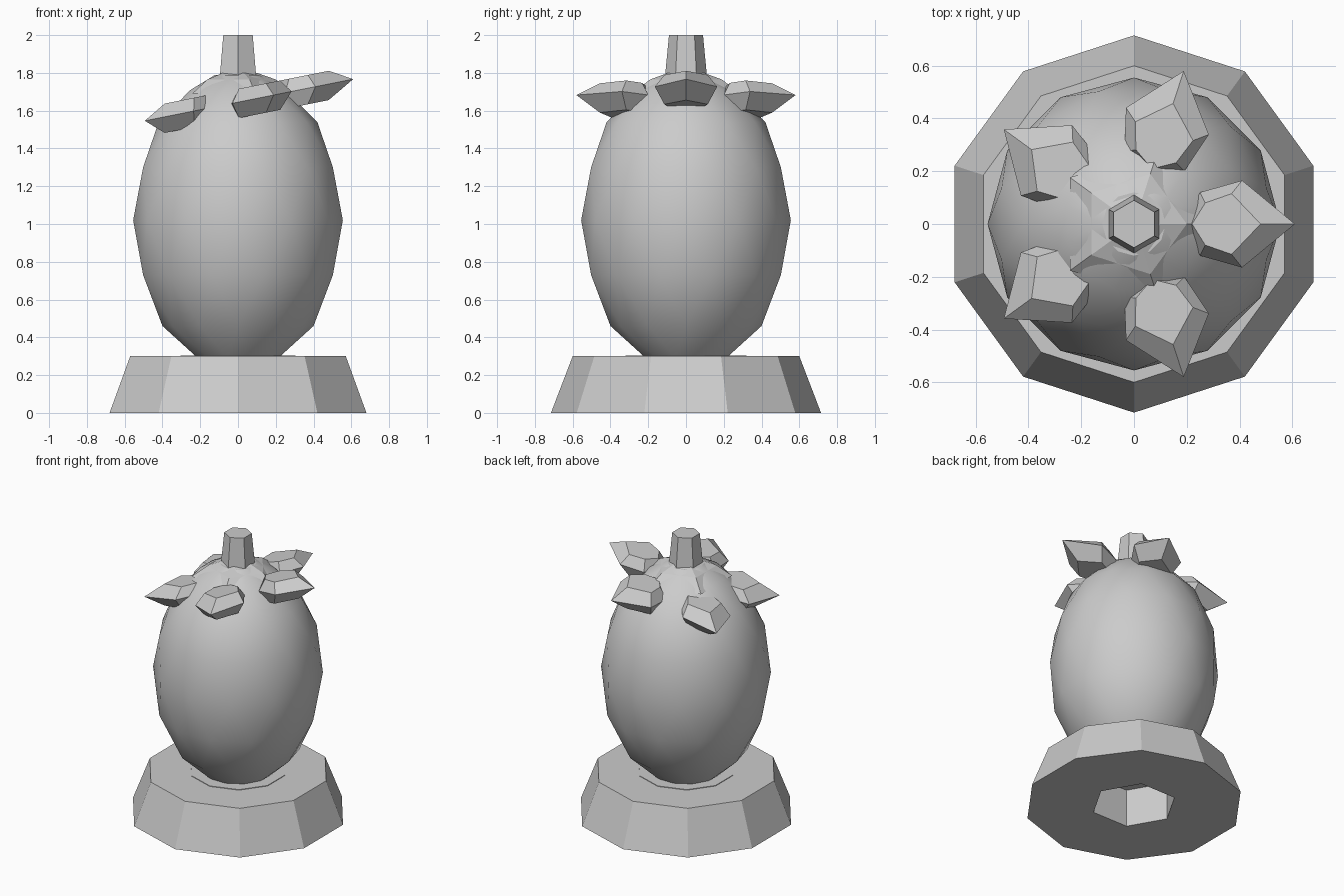
import bpy, bmesh
from math import sin, cos, pi, radians
from mathutils import Vector, Matrix

if "Cube" in bpy.data.objects:
    bpy.data.objects.remove(bpy.data.objects["Cube"])

grey = bpy.data.materials.new("plain grey")
grey.use_nodes = True
colour = (0.6, 0.6, 0.6, 1)
grey.diffuse_color = colour
grey.node_tree.nodes["Principled BSDF"].inputs["Base Color"].default_value = colour


def finish(bm, name, smooth_angle=None):
    bmesh.ops.recalc_face_normals(bm, faces=bm.faces)
    mesh = bpy.data.meshes.new(name)
    bm.to_mesh(mesh)
    bm.free()
    mesh.materials.append(grey)
    obj = bpy.data.objects.new(name, mesh)
    bpy.context.collection.objects.link(obj)
    if smooth_angle:
        bpy.ops.object.select_all(action='DESELECT')
        obj.select_set(True)
        bpy.context.view_layer.objects.active = obj
        bpy.ops.object.shade_smooth_by_angle(angle=radians(smooth_angle))
    return obj


def lathe(name, profile, sides, start=0.0, stagger=False, closed=False, smooth_angle=None):
    """Rings of (radius, height); staggered rings are joined by triangles."""
    bm = bmesh.new()
    rings = []
    for i, (r, z) in enumerate(profile):
        turn = start + (pi / sides if stagger and i % 2 else 0)
        rings.append([bm.verts.new((r * cos(turn + 2 * pi * k / sides),
                                    r * sin(turn + 2 * pi * k / sides), z))
                      for k in range(sides)])
    pairs = list(zip(rings, rings[1:]))
    if closed:
        pairs.append((rings[-1], rings[0]))
    for i, (a, b) in enumerate(pairs):
        for k in range(sides):
            n = (k + 1) % sides
            if not stagger:
                bm.faces.new((a[k], a[n], b[n], b[k]))
            elif i % 2 == 0:
                bm.faces.new((a[k], a[n], b[k]))
                bm.faces.new((b[k], a[n], b[n]))
            else:
                bm.faces.new((a[k], b[n], b[k]))
                bm.faces.new((a[k], a[n], b[n]))
    if not closed:
        bm.faces.new(rings[0])
        bm.faces.new(rings[-1])
    return finish(bm, name, smooth_angle)


# Ten-sided plinth with a hexagonal socket underneath
plinth = lathe("plinth", [(0.715, 0), (0.6, 0.3)], 10, pi / 2)
socket = lathe("socket_cutter", [(0.28, -0.1), (0.28, 0.27)], 6)
socket.hide_render = True
socket.hide_viewport = True
cut = plinth.modifiers.new("socket", 'BOOLEAN')
cut.operation = 'DIFFERENCE'
cut.object = socket
cut.solver = 'EXACT'

# Thin seat ring where the fruit rests
lathe("seat_ring", [(0.32, 0.29), (0.32, 0.304)], 10, pi / 2)

# Faceted fruit body
body = [(0.22, 0.29), (0.4, 0.46), (0.52, 0.73), (0.555, 1.02),
        (0.52, 1.3), (0.42, 1.54), (0.26, 1.71), (0.12, 1.79)]
lathe("fruit", body, 12, pi / 12, stagger=True, smooth_angle=25)

# Five-sided crown and tapered stem
lathe("crown", [(0.3, 1.69), (0.2, 1.765), (0.1, 1.8)], 5)
lathe("stem", [(0.115, 1.74), (0.09, 2.0)], 6, pi / 2)

# Five gem-cut leaves around the crown, tilted together
middle = [(0.2, 0), (0.25, 0.12), (0.41, 0.165), (0.61, 0), (0.41, -0.165), (0.25, -0.12)]
facet = [(0.22, 0), (0.27, 0.08), (0.37, 0.115), (0.48, 0), (0.37, -0.115), (0.27, -0.08)]
for k in range(5):
    bm = bmesh.new()
    spin = Matrix.Rotation(2 * pi * k / 5, 3, 'Z')
    layers = []
    for outline, lift in ((facet, -0.085), (middle, 0), (facet, 0.07)):
        layer = []
        for x, y in outline:
            p = spin @ Vector((x, y, 0))
            p.z = 1.645 + 0.2 * p.x + lift
            layer.append(bm.verts.new(p))
        layers.append(layer)
    for a, b in zip(layers, layers[1:]):
        for i in range(6):
            n = (i + 1) % 6
            bm.faces.new((a[i], a[n], b[n], b[i]))
    bm.faces.new(layers[0])
    bm.faces.new(layers[-1])
    finish(bm, f"leaf_{k + 1}")
